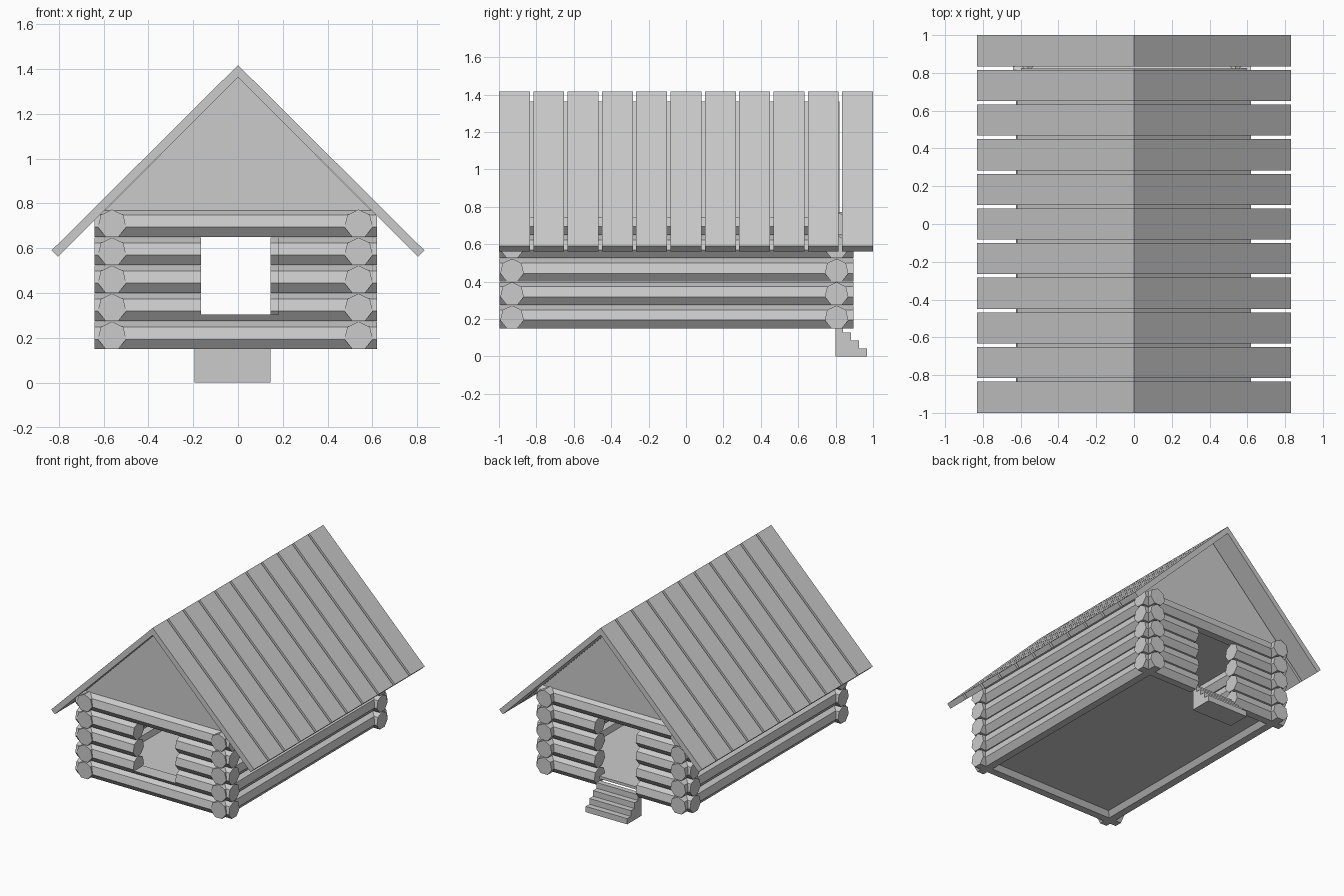
import bpy, bmesh
from math import sin, cos, pi

if "Cube" in bpy.data.objects:
    bpy.data.objects.remove(bpy.data.objects["Cube"])

R = 0.0645                      # log radius (seven-sided logs)
PITCH, BASE = 0.125, 0.15       # log course spacing, underside of walls


def finish(name, bm):
    bmesh.ops.recalc_face_normals(bm, faces=bm.faces)
    me = bpy.data.meshes.new(name)
    bm.to_mesh(me)
    bm.free()
    ob = bpy.data.objects.new(name, me)
    bpy.context.collection.objects.link(ob)
    return ob


def prism(name, profile, a, b, axis, cut_z=None):
    """Extrude a (u, z) profile along x or y from a to b."""
    bm = bmesh.new()
    vs = [bm.verts.new((a, u, z) if axis == 'x' else (u, a, z)) for u, z in profile]
    face = bm.faces.new(vs)
    ext = bmesh.ops.extrude_face_region(bm, geom=[face])
    new = [g for g in ext['geom'] if isinstance(g, bmesh.types.BMVert)]
    bmesh.ops.translate(bm, verts=new, vec=(b - a, 0, 0) if axis == 'x' else (0, b - a, 0))
    if not any(set(f.verts) == set(vs) for f in bm.faces):
        bm.faces.new(vs)
    if cut_z is not None:       # trim flat along the top
        geom = bm.verts[:] + bm.edges[:] + bm.faces[:]
        res = bmesh.ops.bisect_plane(bm, geom=geom, plane_co=(0, 0, cut_z),
                                     plane_no=(0, 0, 1), clear_outer=True)
        edges = [g for g in res['geom_cut'] if isinstance(g, bmesh.types.BMEdge)]
        bmesh.ops.contextual_create(bm, geom=edges)
    return finish(name, bm)


def log(name, course, centre, a, b, axis, cut_z=None):
    zc = BASE + course * PITCH + R * cos(pi / 7)
    pts = [(centre + R * sin(2 * pi * k / 7), zc + R * cos(2 * pi * k / 7)) for k in range(7)]
    return prism(name, pts, a, b, axis, cut_z)


# Log walls, with a front window and a back doorway
X0, X1 = -0.64, 0.62
WIN, DOOR = (-0.165, 0.18), (-0.195, 0.145)
for i in range(5):
    for x in (-0.562, 0.538):
        log("side_log", i, x, -0.997, 0.895, 'y')
    for name, y, gap, first in (("front_log", -0.93, WIN, 1), ("back_log", 0.805, DOOR, 0)):
        if first <= i <= 3:
            log(name, i, y, X0, gap[0], 'x')
            log(name, i, y, gap[1], X1, 'x')
        else:
            log(name, i, y, X0, X1, 'x')
log("window_sill", 1, -0.93, WIN[0], WIN[1], 'x', cut_z=0.305)

# Floor
prism("floor", [(-0.93, 0.185), (0.805, 0.185), (0.805, 0.205), (-0.93, 0.205)],
      -0.562, 0.538, 'x')

# Solid gable block under the roof
prism("gable_block", [(-0.62, 0.742), (0.62, 0.742), (0, 1.362)], -0.94, 0.822, 'y')

# Roof planks, a bent pair per row
N, W = 11, 0.165
for k in range(N):
    y = -1 + k * (2 - W) / (N - 1)
    for s in (-1, 1):
        prism("roof_plank", [(0, 1.417), (s * 0.832, 0.59), (s * 0.803, 0.562), (0, 1.363)],
              y, y + W, 'y')

# Back steps
steps = [(0.80, 0), (0.968, 0)]
for k in range(4):
    y, z = 0.968 - 0.043 * k, 0.0425 * (k + 1)
    steps += [(y, z), (y - 0.043 if k < 3 else 0.80, z)]
prism("back_steps", steps, -0.195, 0.145, 'x')
